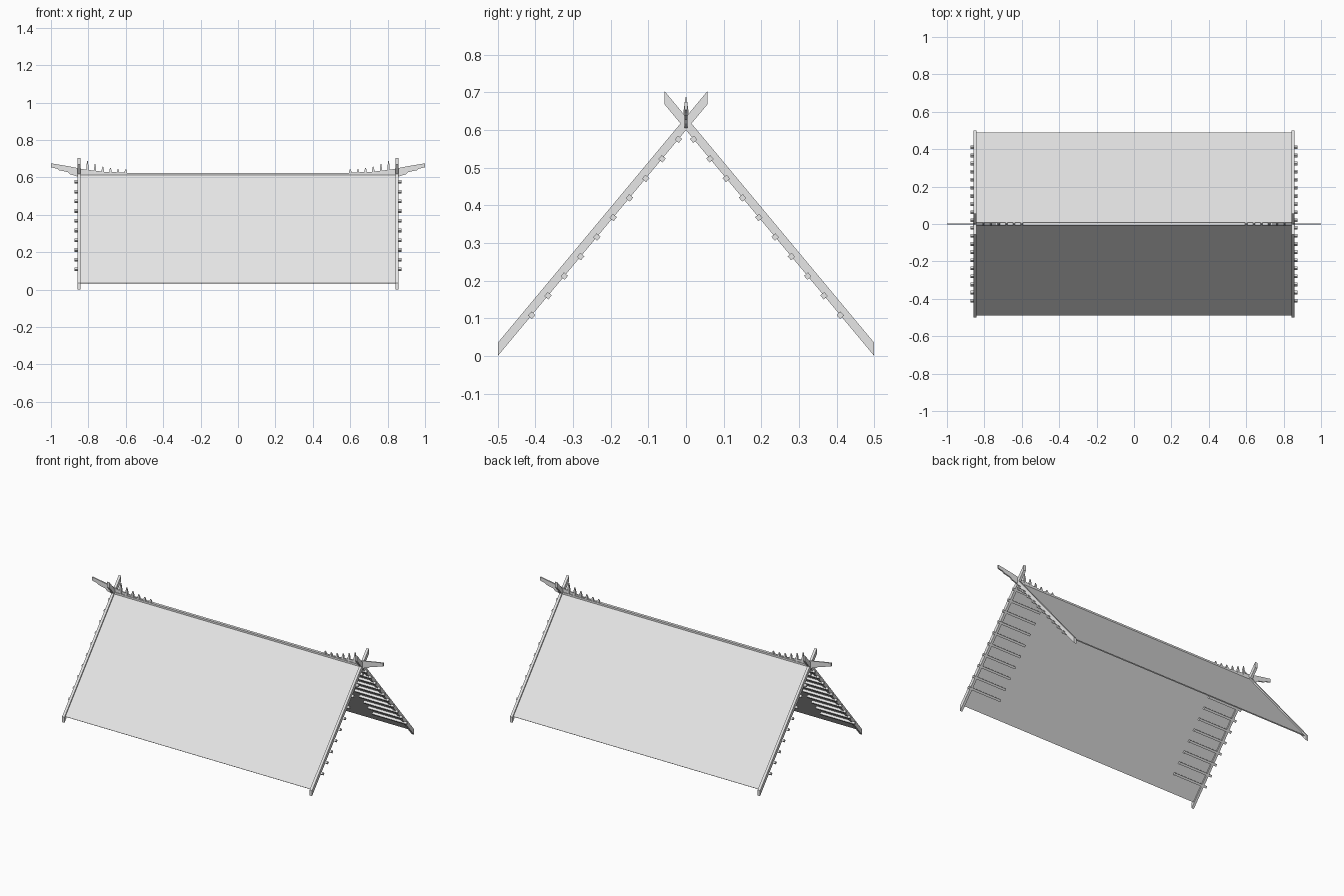
import bpy, bmesh
from mathutils import Vector

cube = bpy.data.objects.get("Cube")
if cube:
    bpy.data.objects.remove(cube)

# Single pale grey for all the timber
grey = bpy.data.materials.new("pale_grey")
grey.use_nodes = True
colour = (0.8, 0.8, 0.8, 1)
grey.diffuse_color = colour
grey.node_tree.nodes["Principled BSDF"].inputs["Base Color"].default_value = colour

SLOPE = 1.2
ALONG = Vector((0, 1, -SLOPE)).normalized()   # down the +y slope
NORMAL = Vector((0, SLOPE, 1)).normalized()   # out of the +y slope
EDGE_TOP, EDGE_LOW = 0.635, 0.6               # board edges at y = 0


def finish(name, bm):
    bmesh.ops.recalc_face_normals(bm, faces=bm.faces)
    mesh = bpy.data.meshes.new(name)
    bm.to_mesh(mesh)
    bm.free()
    mesh.materials.append(grey)
    obj = bpy.data.objects.new(name, mesh)
    bpy.context.collection.objects.link(obj)


def prism(bm, points, offset):
    """Extrude a planar outline by an offset vector."""
    face = bm.faces.new([bm.verts.new(p) for p in points])
    made = bmesh.ops.extrude_face_region(bm, geom=[face])["geom"]
    moved = [v for v in made if isinstance(v, bmesh.types.BMVert)]
    bmesh.ops.translate(bm, verts=moved, vec=offset)


def flip(v, sx, sy):
    return Vector((v[0] * sx, v[1] * sy, v[2]))


for sy, side in ((-1, "front"), (1, "back")):
    # Thin roof panel with ends cut square to the slope
    bm = bmesh.new()
    ridge = Vector((-0.845, 0, 0.619))
    eave = ridge + ALONG * (0.488 / ALONG.y)
    lift = NORMAL * 0.003
    outline = [ridge + lift, eave + lift, eave - lift, ridge - lift]
    prism(bm, [flip(p, 1, sy) for p in outline], (1.69, 0, 0))
    finish(side + "_roof_panel", bm)

    for sx, end in ((-1, "right"), (1, "left")):
        # Gable board crossing its partner above the ridge
        bm = bmesh.new()
        outline = [(0.843, y, z - SLOPE * y) for y, z in
                   ((0.5, EDGE_LOW), (0.5, EDGE_TOP), (-0.057, EDGE_TOP), (-0.057, EDGE_LOW))]
        prism(bm, [flip(p, sx, sy) for p in outline], (0.016 * sx, 0, 0))
        finish(f"{side}_{end}_gable_board", bm)

        # Row of square purlin stubs under the panel
        bm = bmesh.new()
        for i in range(10):
            y = 0.41 - i * 0.0433
            c = Vector((0.64, y, EDGE_LOW - SLOPE * y))
            corners = [c + (ALONG * a + NORMAL * b) * 0.007
                       for a, b in ((-1, -1), (1, -1), (1, 1), (-1, 1))]
            prism(bm, [flip(p, sx, sy) for p in corners], (0.234 * sx, 0, 0))
        finish(f"{side}_{end}_purlin_stubs", bm)

# Straight ridge beam
bm = bmesh.new()
prism(bm, [(-0.86, y, z) for y, z in
           ((-0.009, 0.604), (0.009, 0.604), (0.009, 0.624), (-0.009, 0.624))], (1.72, 0, 0))
finish("ridge_beam", bm)

for sx, end in ((-1, "right"), (1, "left")):
    # Upswept ridge finial with a stepped underside
    bm = bmesh.new()
    profile = [(0.6, 0.615), (0.6, 0.625), (0.72, 0.63), (0.82, 0.642), (0.9, 0.658),
               (1, 0.675), (1, 0.654), (0.965, 0.645), (0.957, 0.638), (0.91, 0.628),
               (0.9, 0.617), (0.86, 0.605), (0.84, 0.605), (0.8, 0.615)]
    prism(bm, [(x * sx, -0.004, z) for x, z in profile], (0, 0.008, 0))
    finish(end + "_ridge_finial", bm)

    # Pointed spikes growing taller toward the gable
    bm = bmesh.new()
    for i in range(6):
        x, top = 0.6 + i * 0.041, 0.643 + 0.0018 * i * i
        rings = [(0.615, 0.006, 0.008), ((top + 0.62) / 2, 0.006, 0.006), (top, 0.002, 0.0015)]
        loops = [[bm.verts.new((sx * x + a * w, b * d, z))
                  for a, b in ((-1, -1), (1, -1), (1, 1), (-1, 1))] for z, w, d in rings]
        for low, high in zip(loops, loops[1:]):
            for k in range(4):
                n = (k + 1) % 4
                bm.faces.new((low[k], low[n], high[n], high[k]))
        bm.faces.new(loops[0])
        bm.faces.new(loops[-1])
    finish(end + "_ridge_spikes", bm)
